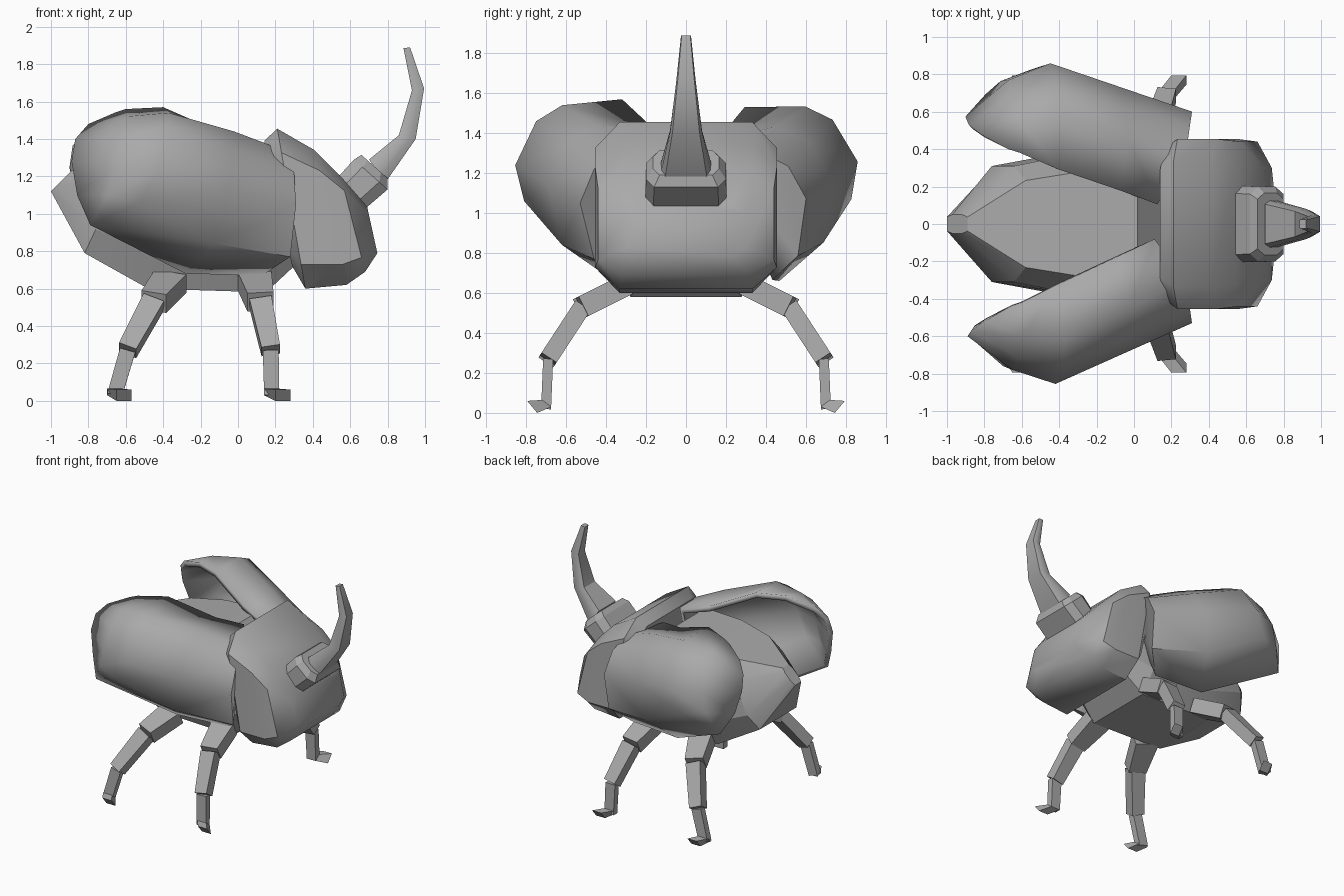
import bpy, bmesh, math
from mathutils import Vector, Matrix

cube = bpy.data.objects.get("Cube")
if cube:
    bpy.data.objects.remove(cube, do_unlink=True)

grey = bpy.data.materials.new("grey")
grey.use_nodes = True
colour = (0.4, 0.4, 0.4, 1)
grey.diffuse_color = colour
grey.node_tree.nodes["Principled BSDF"].inputs["Base Color"].default_value = colour


def finish(name, bm, angle=None):
    mesh = bpy.data.meshes.new(name)
    bm.to_mesh(mesh)
    bm.free()
    ob = bpy.data.objects.new(name, mesh)
    bpy.context.collection.objects.link(ob)
    mesh.materials.append(grey)
    if angle:
        bpy.ops.object.select_all(action="DESELECT")
        ob.select_set(True)
        bpy.context.view_layer.objects.active = ob
        bpy.ops.object.shade_smooth_by_angle(angle=math.radians(angle))
    return ob


def skin(bm, rings, closed):
    """Join successive rows of points with quads; the first row is capped."""
    rows = [[bm.verts.new(p) for p in ring] for ring in rings]
    n = len(rows[0])
    for a, b in zip(rows, rows[1:]):
        for i in range(n if closed else n - 1):
            j = (i + 1) % n
            bm.faces.new((a[i], a[j], b[j], b[i]))
    bm.faces.new(rows[0][::-1])
    if closed:
        bm.faces.new(rows[-1])
        bmesh.ops.recalc_face_normals(bm, faces=bm.faces)


def octagon(top, bottom, half, cut_y, cut_z):
    """Chamfered section spanning a top and bottom point on the centre plane."""
    up, low = Vector((top[0], 0, top[1])), Vector((bottom[0], 0, bottom[1]))
    inner = half * (1 - cut_y)
    outline = [(inner, 0), (half, cut_z), (half, 1 - cut_z), (inner, 1)]
    outline += [(-y, t) for y, t in reversed(outline)]
    return [up.lerp(low, t) + Vector((0, y, 0)) for y, t in outline]


def loft(name, sections, cut_y, cut_z, angle=None):
    bm = bmesh.new()
    skin(bm, [octagon(*s, cut_y, cut_z) for s in sections], True)
    return finish(name, bm, angle)


# Abdomen, tapering to a raised tail
loft("abdomen", [
    ((-.89, 1.23), (-1, 1.12), .05),
    ((-.58, 1.3), (-.82, .79), .31),
    ((-.3, 1.34), (-.48, .6), .37),
    ((.02, 1.35), (.15, .58), .37),
    ((.25, 1.1), (.3, .72), .33)], .25, .25, 20)

# Shield shaped head
loft("head", [
    ((.14, 1.39), (.29, .72), .4),
    ((.21, 1.455), (.36, .6), .455),
    ((.41, 1.34), (.58, .62), .455),
    ((.55, 1.2), (.68, .69), .44),
    ((.69, 1.04), (.745, .79), .3)], .27, .15, 40)

# Horn and its collar
loft("horn_collar", [
    ((.52, 1.18), (.66, 1.01), .205),
    ((.62, 1.29), (.8, 1.13), .2),
    ((.66, 1.315), (.8, 1.19), .165)], .2, .25)
loft("horn", [
    ((.7, 1.29), (.79, 1.17), .125),
    ((.86, 1.42), (.95, 1.4), .08),
    ((.93, 1.66), (.995, 1.67), .048),
    ((.885, 1.885), (.92, 1.89), .025)], .15, .3, 30)

# Wing cases: hollow shells, rows running from inner edge around to lower edge
SHELL = [
    [(.11, .08, 1.39), (.27, .3, 1.33), (.3, .46, 1.22),
     (.31, .53, 1.05), (.28, .46, .77), (.13, .33, .67)],
    [(-.08, .17, 1.43), (-.02, .45, 1.44), (-.03, .6, 1.34),
     (-.05, .69, 1.14), (-.12, .62, .84), (-.28, .39, .68)],
    [(-.4, .32, 1.57), (-.37, .62, 1.54), (-.38, .75, 1.46),
     (-.42, .855, 1.24), (-.53, .81, 1.06), (-.79, .68, .94)],
    [(-.6, .42, 1.56), (-.6, .6, 1.52), (-.62, .72, 1.42),
     (-.65, .78, 1.26), (-.7, .76, 1.1), (-.79, .68, .94)],
    [(-.66, .44, 1.54), (-.8, .52, 1.48), (-.87, .57, 1.4),
     (-.89, .6, 1.28), (-.86, .62, 1.1), (-.79, .68, .94)]]


def wing_case(name, matrix):
    bm = bmesh.new()
    skin(bm, [[matrix @ Vector(p) for p in row] for row in SHELL], False)
    bmesh.ops.remove_doubles(bm, verts=bm.verts, dist=.001)
    bm.normal_update()
    centre = sum((v.co for v in bm.verts), Vector()) / len(bm.verts)
    if sum(f.normal.dot(f.calc_center_median() - centre) for f in bm.faces) < 0:
        bmesh.ops.reverse_faces(bm, faces=bm.faces)
    ob = finish(name, bm, 40)
    solid = ob.modifiers.new("thickness", "SOLIDIFY")
    solid.thickness = .04
    solid.offset = -1


wing_case("wing_case_right", Matrix.Scale(-1, 4, (0, 1, 0)))
# The other case is splayed less and rolled further inward
pivot = Vector((-.45, .5, 1.15))
turn = (Matrix.Rotation(.08, 4, "Z")
        @ Matrix.Rotation(.12, 4, Vector((.6, -.3, -.1))))
wing_case("wing_case_left", Matrix.Translation(pivot + Vector((0, .015, -.02)))
          @ turn @ Matrix.Translation(-pivot))


# Legs: tapered bars between joints
def bar(bm, start, end, w0, w1, thick):
    axis = (end - start).normalized()
    side = Vector((1, 0, 0))
    side = (side - axis * side.dot(axis)).normalized()
    flat = axis.cross(side) * thick / 2
    skin(bm, [[p + side * w * a / 2 + flat * b
               for a, b in ((-1, -1), (1, -1), (1, 1), (-1, 1))]
              for p, w in ((start, w0), (end, w1))], True)


def leg(name, xs, sign):
    profile = [(.3, .64), (.52, .53), (.69, .27), (.7, .03)]
    joints = [Vector((x, sign * y, z)) for x, (y, z) in zip(xs, profile)]
    bm = bmesh.new()
    for i, (w0, w1, t) in enumerate([(.18, .14, .11), (.12, .1, .09), (.085, .08, .05)]):
        bar(bm, joints[i], joints[i + 1], w0, w1, t)
    # Foot: wedge pointing outward
    ankle = joints[-1]
    toe = Vector((xs[-1], sign * .775, .035))
    rings = []
    for x in (-.04, .04):
        rings.append([ankle + Vector((x, -sign * .025, 0)),
                      ankle + Vector((x, sign * .02, .035)),
                      toe + Vector((x, sign * .02, .025)),
                      toe + Vector((x, -sign * .03, -.035))])
    skin(bm, rings, True)
    finish(name, bm)


for side, sign in (("left", 1), ("right", -1)):
    leg("front_leg_" + side, (.09, .12, .175, .18, .24), sign)
    leg("rear_leg_" + side, (-.36, -.45, -.59, -.66, -.61), sign)
